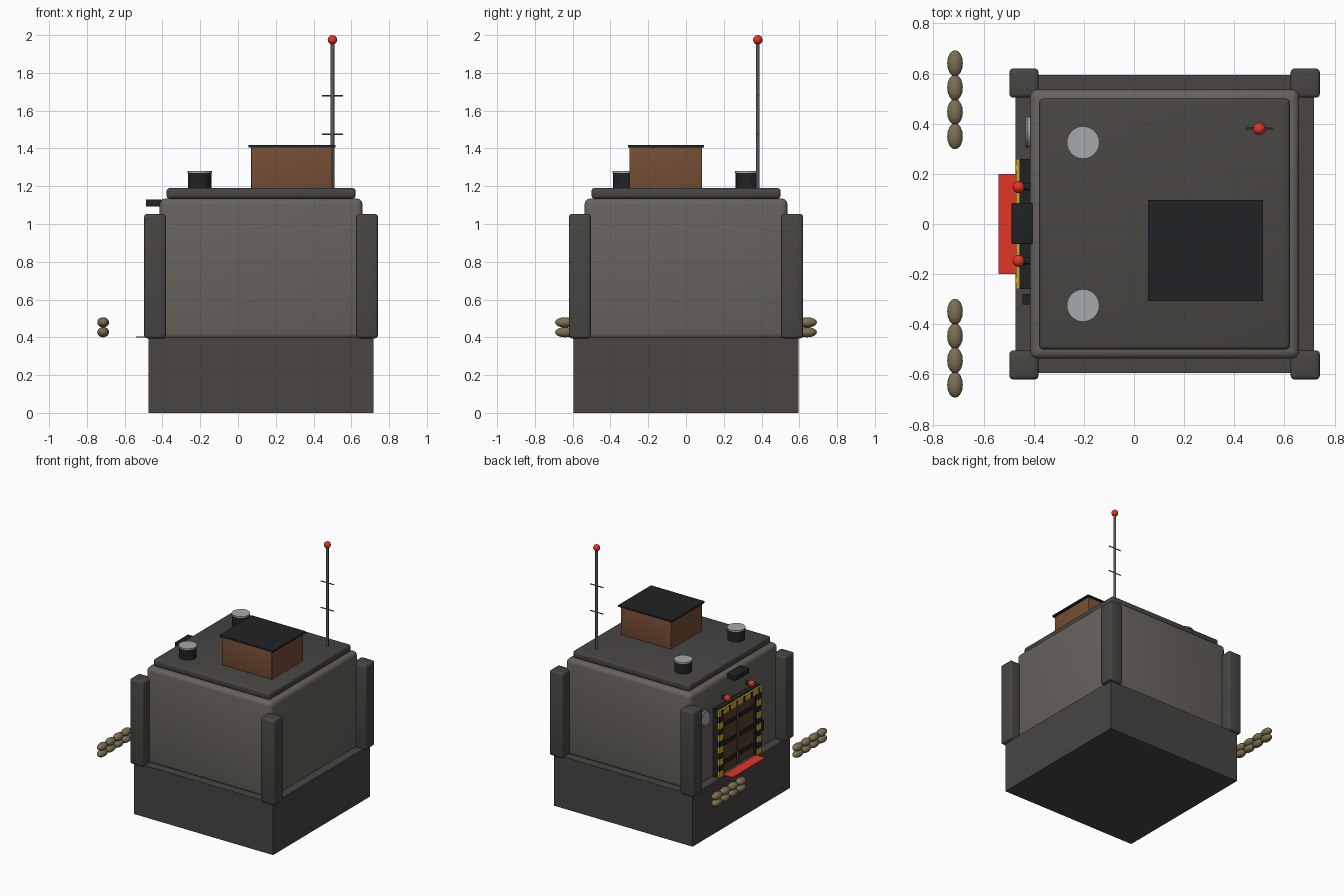
import bpy
from math import pi, radians

if "Cube" in bpy.data.objects:
    bpy.data.objects.remove(bpy.data.objects["Cube"])

CX = 0.122  # centre of the building in x


def mat(name, r, g, b):
    m = bpy.data.materials.new(name)
    m.diffuse_color = (r, g, b, 1)
    m.use_nodes = True
    m.node_tree.nodes["Principled BSDF"].inputs["Base Color"].default_value = m.diffuse_color
    return m


CONCRETE = mat("concrete", 0.135, 0.125, 0.11)
DARK = mat("dark_concrete", 0.065, 0.06, 0.055)
BROWN = mat("rust_brown", 0.18, 0.075, 0.035)
DOOR = mat("door_brown", 0.10, 0.045, 0.022)
BLACK = mat("black", 0.015, 0.016, 0.018)
YELLOW = mat("yellow", 0.6, 0.38, 0.03)
RED = mat("red", 0.75, 0.035, 0.02)
METAL = mat("metal", 0.38, 0.4, 0.42)
STEEL = mat("steel", 0.1, 0.1, 0.1)
BAG = mat("sandbag", 0.2, 0.16, 0.09)


def finish(name, m, smooth=False):
    o = bpy.context.object
    o.name = name
    o.data.materials.append(m)
    if smooth:
        bpy.ops.object.shade_smooth_by_angle(angle=radians(40))
    return o


def box(name, x, y, z, m, bevel=0.0):
    """Box from (min, max) pairs, optionally with rounded edges."""
    bpy.ops.mesh.primitive_cube_add(
        size=1, location=[(a + b) / 2 for a, b in (x, y, z)])
    o = bpy.context.object
    o.scale = [b - a for a, b in (x, y, z)]
    bpy.ops.object.transform_apply(location=False, rotation=False, scale=True)
    if bevel:
        mod = o.modifiers.new("bevel", 'BEVEL')
        mod.width, mod.segments = bevel, 3
        bpy.ops.object.modifier_apply(modifier="bevel")
    return finish(name, m, bool(bevel))


def rod(name, loc, r, depth, m, rot=(0, 0, 0), verts=24):
    bpy.ops.mesh.primitive_cylinder_add(
        vertices=verts, radius=r, depth=depth, location=loc, rotation=rot)
    return finish(name, m, True)


def ball(name, loc, r, m, scale=(1, 1, 1)):
    bpy.ops.mesh.primitive_uv_sphere_add(
        segments=16, ring_count=10, radius=r, location=loc)
    bpy.context.object.scale = scale
    return finish(name, m, True)


def square(h):
    return (CX - h, CX + h), (-h, h)


# main masses
box("foundation", *square(0.595), (0, 0.4), DARK)
box("bunker_body", *square(0.537), (0.39, 1.135), CONCRETE, 0.03)
box("roof_slab", *square(0.5), (1.135, 1.19), DARK, 0.015)

# corner pillars
for sx in (-1, 1):
    for sy in (-1, 1):
        px, py = CX + sx * 0.561, sy * 0.562
        box("corner_pillar", (px - 0.058, px + 0.058), (py - 0.058, py + 0.058),
            (0.395, 1.053), DARK, 0.015)

# rooftop hut
box("hut_walls", (0.07, 0.5), (-0.3, 0.085), (1.18, 1.406), BROWN, 0.005)
box("hut_roof", (0.055, 0.515), (-0.307, 0.095), (1.404, 1.417), BLACK)

# roof vents
for y in (-0.325, 0.325):
    rod("vent_pipe", (-0.203, y, 1.23), 0.062, 0.09, BLACK)
    rod("vent_cap", (-0.203, y, 1.275), 0.065, 0.01, METAL)

# antenna
rod("antenna_mast", (0.5, 0.38, 1.575), 0.01, 0.79, STEEL, verts=12)
for z in (1.475, 1.68):
    rod("antenna_crossbar", (0.5, 0.38, z), 0.004, 0.11, STEEL, (0, pi / 2, 0), 8)
ball("antenna_beacon", (0.5, 0.38, 1.975), 0.025, RED)

# door frame with hazard stripes
for s in (-1, 1):
    a, b = sorted((s * 0.2, s * 0.26))
    box("door_jamb", (-0.456, -0.405), (a, b), (0.4, 0.93), BLACK)
    a, b = sorted((s * 0.212, s * 0.258))
    for i in range(10):
        z = 0.402 + i * 0.047
        box("jamb_stripe", (-0.468, -0.455), (a, b), (z, z + 0.047),
            BLACK if i % 2 else YELLOW)
box("door_lintel", (-0.456, -0.405), (-0.26, 0.26), (0.865, 0.93), BLACK)
box("lintel_stripe", (-0.47, -0.455), (-0.26, 0.26), (0.875, 0.923), YELLOW)
for i in range(6):
    y = -0.225 + i * 0.09
    mark = box("lintel_mark", (-0.472, -0.468), (y - 0.01, y + 0.01),
               (0.877, 0.921), BLACK)

# double door with straps
box("door_gap", (-0.43, -0.405), (-0.2, 0.2), (0.4, 0.87), BLACK)
for s in (-1, 1):
    a, b = sorted((s * 0.008, s * 0.198))
    box("door_leaf", (-0.445, -0.42), (a, b), (0.408, 0.865), DOOR)
    a, b = sorted((s * 0.02, s * 0.19))
    for z in (0.49, 0.635, 0.78):
        box("door_strap", (-0.453, -0.44), (a, b), (z - 0.015, z + 0.015), BLACK)

# fittings on the door wall
box("threshold_plate", (-0.54, -0.46), (-0.2, 0.2), (0.399, 0.405), RED)
for y in (-0.147, 0.147):
    rod("lamp_base", (-0.44, y, 0.975), 0.014, 0.06, BLACK, (0, pi / 2, 0), 12)
    ball("warning_lamp", (-0.46, y, 0.978), 0.024, RED)
box("lamp_hood", (-0.488, -0.405), (-0.08, 0.084), (1.092, 1.13), BLACK, 0.004)
box("keypad", (-0.444, -0.41), (-0.322, -0.28), (0.55, 0.625), BLACK)
rod("wall_fan_plate", (-0.418, 0.368, 0.895), 0.06, 0.016, METAL, (0, pi / 2, 0))
bpy.ops.mesh.primitive_torus_add(
    major_radius=0.056, minor_radius=0.008, major_segments=24, minor_segments=8,
    location=(-0.425, 0.368, 0.895), rotation=(0, pi / 2, 0))
finish("wall_fan_rim", METAL, True)

# sandbag rows either side of the entrance
for s in (-1, 1):
    for z in (0.427, 0.479):
        for i in range(4):
            ball("sandbag", (-0.714, s * (0.35 + i * 0.097), z), 0.052, BAG,
                 (0.6, 1, 0.52))
